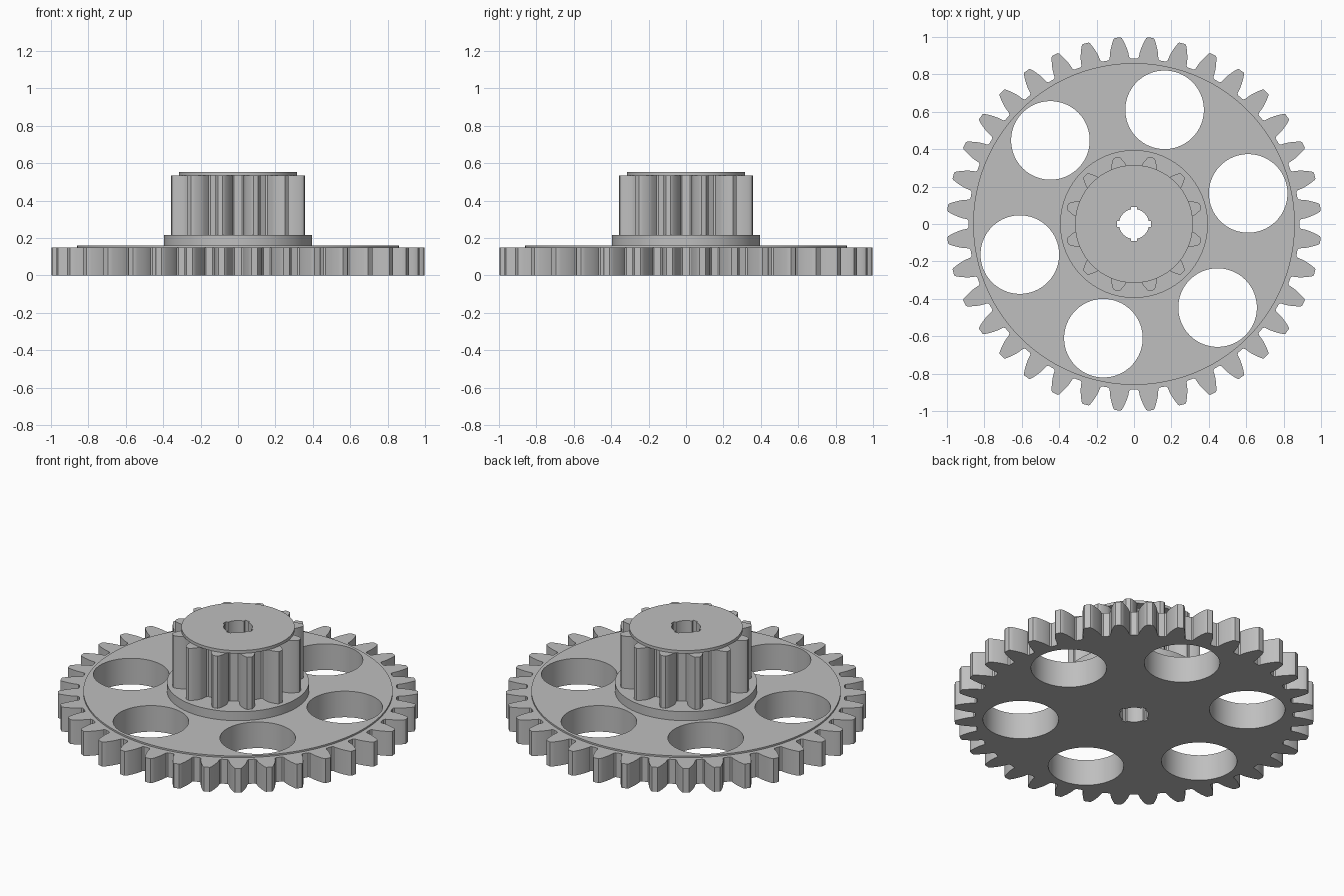
import bpy
import bmesh
from math import sin, cos, tan, acos, asin, pi, radians, sqrt

cube = bpy.data.objects.get("Cube")
if cube:
    bpy.data.objects.remove(cube, do_unlink=True)

grey = bpy.data.materials.new("light_grey")
grey.use_nodes = True
COLOR = (0.52, 0.52, 0.52, 1)
grey.diffuse_color = COLOR
grey.node_tree.nodes["Principled BSDF"].inputs["Base Color"].default_value = COLOR

MODULE = 1 / 19
PRESSURE = radians(20)


def polar(r, a):
    return (r * cos(a), r * sin(a))


def circle(r, cx=0, cy=0, n=96):
    return [(cx + r * cos(2 * pi * i / n), cy + r * sin(2 * pi * i / n)) for i in range(n)]


def gear_profile(teeth, root):
    """Involute outline, with a tooth gap centred on the x axis."""
    pitch = MODULE * teeth / 2
    base = pitch * cos(PRESSURE)
    tip = pitch + MODULE

    def half_angle(r):
        a = acos(min(1, base / r))
        return pi / (2 * teeth) + tan(PRESSURE) - PRESSURE - tan(a) + a

    start = max(base, root) + 0.008
    chamfer = 0.006
    steps = 6
    radii = [start + (tip - chamfer - start) * i / steps for i in range(steps + 1)]
    foot = half_angle(max(base, root))
    # one flank from the rounded root to the softened tip corner
    flank = [(root, foot + 0.008 / root), (root + 0.008, foot)]
    flank += [(r, half_angle(r)) for r in radii if r > root + 0.009]
    flank.append((tip, half_angle(tip) - chamfer * 0.6 / tip))
    points = []
    for k in range(teeth):
        mid = (k + 0.5) * 2 * pi / teeth
        points += [polar(r, mid - a) for r, a in flank]
        points += [polar(r, mid + a) for r, a in reversed(flank)]
    return points


def bore_profile(r=0.08, notch=0.092, half=0.015):
    """Round shaft hole with four small square notches."""
    points = []
    a0 = asin(half / r)
    for k in range(4):
        turn = k * pi / 2
        for s in (-1, 1):
            points.append(polar(sqrt(notch ** 2 + half ** 2), turn + s * asin(half / notch)))
        points += [polar(r, turn + a0 + (pi / 2 - 2 * a0) * i / 12) for i in range(13)]
    return points


def plate(name, loops, z0, z1):
    """Extrude an outline with holes between two heights."""
    curve = bpy.data.curves.new(name, 'CURVE')
    curve.dimensions = '2D'
    curve.fill_mode = 'BOTH'
    curve.extrude = (z1 - z0) / 2
    for loop in loops:
        spline = curve.splines.new('POLY')
        spline.points.add(len(loop) - 1)
        for p, (x, y) in zip(spline.points, loop):
            p.co = (x, y, 0, 1)
        spline.use_cyclic_u = True
    obj = bpy.data.objects.new(name, curve)
    bpy.context.collection.objects.link(obj)
    bpy.ops.object.select_all(action='DESELECT')
    obj.select_set(True)
    bpy.context.view_layer.objects.active = obj
    bpy.ops.object.convert(target='MESH')
    obj = bpy.context.object
    bm = bmesh.new()
    bm.from_mesh(obj.data)
    bmesh.ops.translate(bm, verts=bm.verts, vec=(0, 0, (z0 + z1) / 2))
    bmesh.ops.remove_doubles(bm, verts=bm.verts, dist=0.00005)
    bmesh.ops.recalc_face_normals(bm, faces=bm.faces)
    bm.to_mesh(obj.data)
    bm.free()
    obj.data.materials.clear()
    obj.data.materials.append(grey)
    bpy.ops.object.shade_smooth_by_angle(angle=radians(25))
    return obj


bore = bore_profile()
holes = [circle(0.21, *polar(0.632, radians(15 + 60 * k))) for k in range(6)]

# Large toothed wheel and its raised face
plate("large_gear", [gear_profile(36, 0.885), bore] + holes, 0, 0.15)
plate("raised_face", [circle(0.86, n=160), bore] + holes, 0.15, 0.16)

# Shoulder, small gear and end cap
plate("hub_shoulder", [circle(0.395), bore], 0.16, 0.215)
plate("small_gear", [gear_profile(12, 0.255), bore], 0.215, 0.535)
plate("end_cap", [circle(0.315), bore], 0.535, 0.553)
